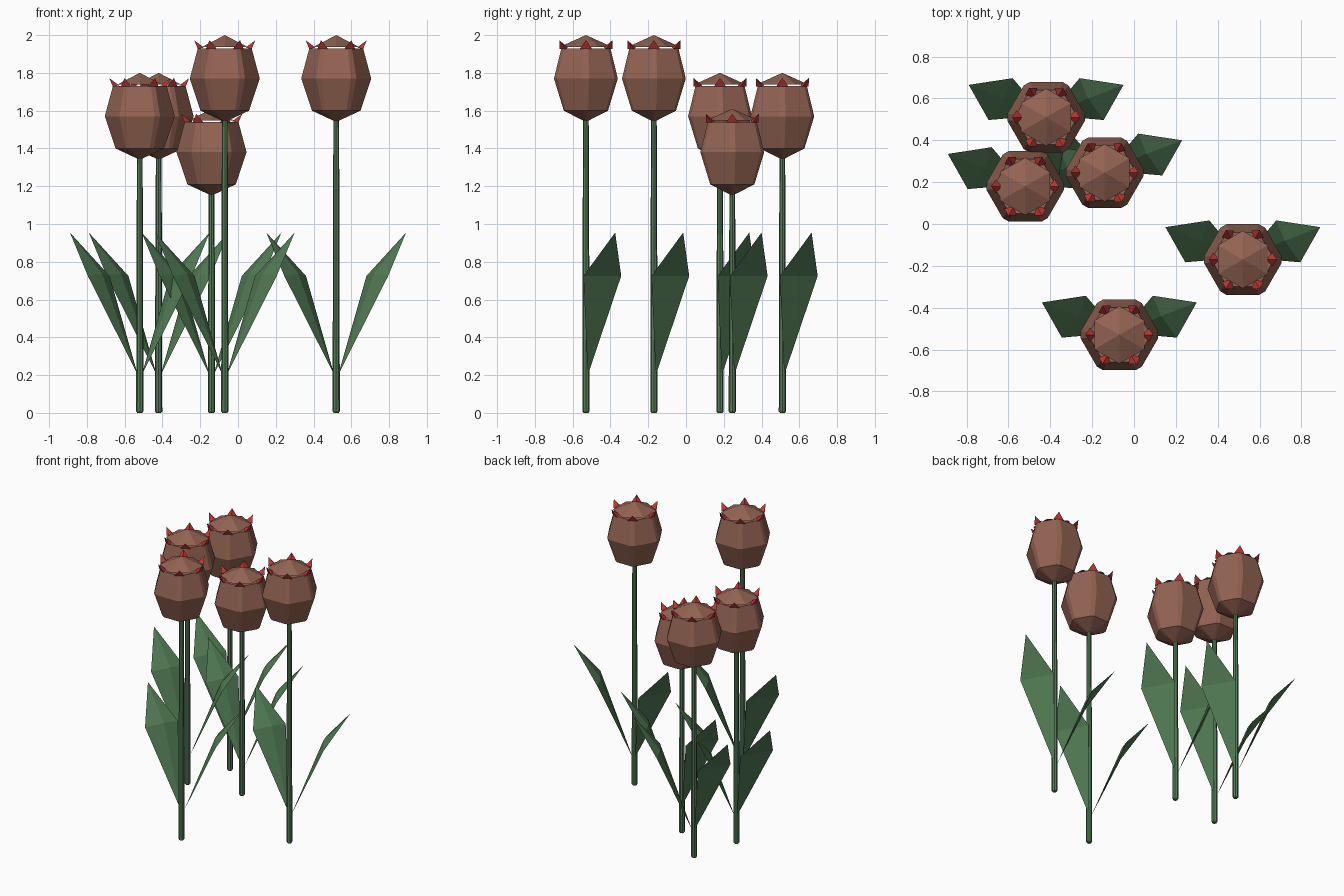
import bpy
import bmesh
from math import cos, sin, radians
from mathutils import Vector

cube = bpy.data.objects.get("Cube")
if cube:
    bpy.data.objects.remove(cube)


def material(name, colour):
    mat = bpy.data.materials.new(name)
    mat.use_nodes = True
    mat.diffuse_color = (*colour, 1)
    mat.node_tree.nodes["Principled BSDF"].inputs["Base Color"].default_value = (*colour, 1)
    return mat


petal_brown = material("petal brown", (0.29, 0.125, 0.085))
tip_red = material("tip red", (0.5, 0.035, 0.03))
leaf_green = material("leaf green", (0.085, 0.2, 0.09))


def polar(r, degrees, z):
    a = radians(degrees)
    return Vector((r * cos(a), r * sin(a), z))


def finish(bm, name, mat):
    bmesh.ops.recalc_face_normals(bm, faces=bm.faces)
    mesh = bpy.data.meshes.new(name)
    bm.to_mesh(mesh)
    bm.free()
    mesh.materials.append(mat)
    return mesh


def loft(bm, rings, start=None, end=None):
    """Skin a list of point rings; close each end with a point or a flat cap."""
    loops = [[bm.verts.new(p) for p in ring] for ring in rings]
    n = len(loops[0])
    for low, high in zip(loops, loops[1:]):
        for i in range(n):
            j = (i + 1) % n
            bm.faces.new((low[i], low[j], high[j], high[i]))
    for loop, tip in ((loops[0], start), (loops[-1], end)):
        if tip is None:
            bm.faces.new(loop)
        else:
            v = bm.verts.new(tip)
            for i in range(n):
                bm.faces.new((loop[i], loop[(i + 1) % n], v))


def cut_hexagon(r, z, cut=0.1):
    """Hexagon with its six corners trimmed to narrow strips."""
    corners = [polar(r, 60 * i, z) for i in range(6)]
    ring = []
    for i, c in enumerate(corners):
        ring += [c.lerp(corners[i - 1], cut), c.lerp(corners[(i + 1) % 6], cut)]
    return ring


# Flower head, measured down from its peak at z = 0
def make_bulb():
    bm = bmesh.new()
    profile = ((0.135, -0.4), (0.195, -0.23), (0.15, -0.07))
    loft(bm, [cut_hexagon(r, z) for r, z in profile], start=(0, 0, -0.46))
    return finish(bm, "bulb", petal_brown)


# Six-sided low dome closing the petals
def make_dome():
    bm = bmesh.new()
    loft(bm, [[polar(0.138, 30 + 60 * i, -0.062) for i in range(6)]], end=(0, 0, 0))
    bmesh.ops.remove_doubles(bm, verts=bm.verts, dist=0.0001)
    return finish(bm, "dome", petal_brown)


# Red pointed petal tips at the six corners
def make_tips():
    bm = bmesh.new()
    for a in range(0, 360, 60):
        base = [polar(0.146, a - 13, -0.073), polar(0.146, a + 13, -0.073),
                polar(0.11, a, -0.066)]
        loft(bm, [base], end=polar(0.162, a, -0.027))
    return finish(bm, "petal_tips", tip_red)


# Slim stem with a blunt foot
def make_stem(height):
    bm = bmesh.new()
    profile = ((0.013, 0), (0.019, 0.008), (0.018, height * 0.5), (0.015, height))
    loft(bm, [[polar(r, 45 * i, z) for i in range(8)] for r, z in profile])
    return finish(bm, "stem", leaf_green)


# Folded leaf with a shallow ridge on its upper side
def make_leaf(side):
    bm = bmesh.new()
    points = ((0.01, 0.01, 0.2), (0.275, -0.013, 0.725), (0.37, 0.155, 0.955),
              (0.16, 0.187, 0.725), (0.2, 0.09, 0.737))
    root, outer, tip, inner, ridge = [bm.verts.new((side * x, y, z)) for x, y, z in points]
    rim = (root, outer, tip, inner)
    for i in range(4):
        bm.faces.new((rim[i], rim[(i + 1) % 4], ridge))
    bm.faces.new((root, inner, outer))
    bm.faces.new((outer, inner, tip))
    return finish(bm, "leaf", leaf_green)


def place(name, mesh, location):
    obj = bpy.data.objects.new(name, mesh)
    obj.location = location
    bpy.context.collection.objects.link(obj)


heads = {"bulb": make_bulb(), "dome": make_dome(), "petal_tips": make_tips()}
leaves = {"left_leaf": make_leaf(1), "right_leaf": make_leaf(-1)}

# Five flowers: x, y and peak height
flowers = ((-0.42, 0.51, 1.8), (-0.52, 0.18, 1.8), (-0.14, 0.245, 1.61),
           (0.52, -0.17, 2), (-0.07, -0.53, 2))
for number, (x, y, top) in enumerate(flowers, 1):
    for part, mesh in heads.items():
        place(f"{part}_{number}", mesh, (x, y, top))
    for part, mesh in leaves.items():
        place(f"{part}_{number}", mesh, (x, y, 0))
    place(f"stem_{number}", make_stem(top - 0.44), (x, y, 0))
